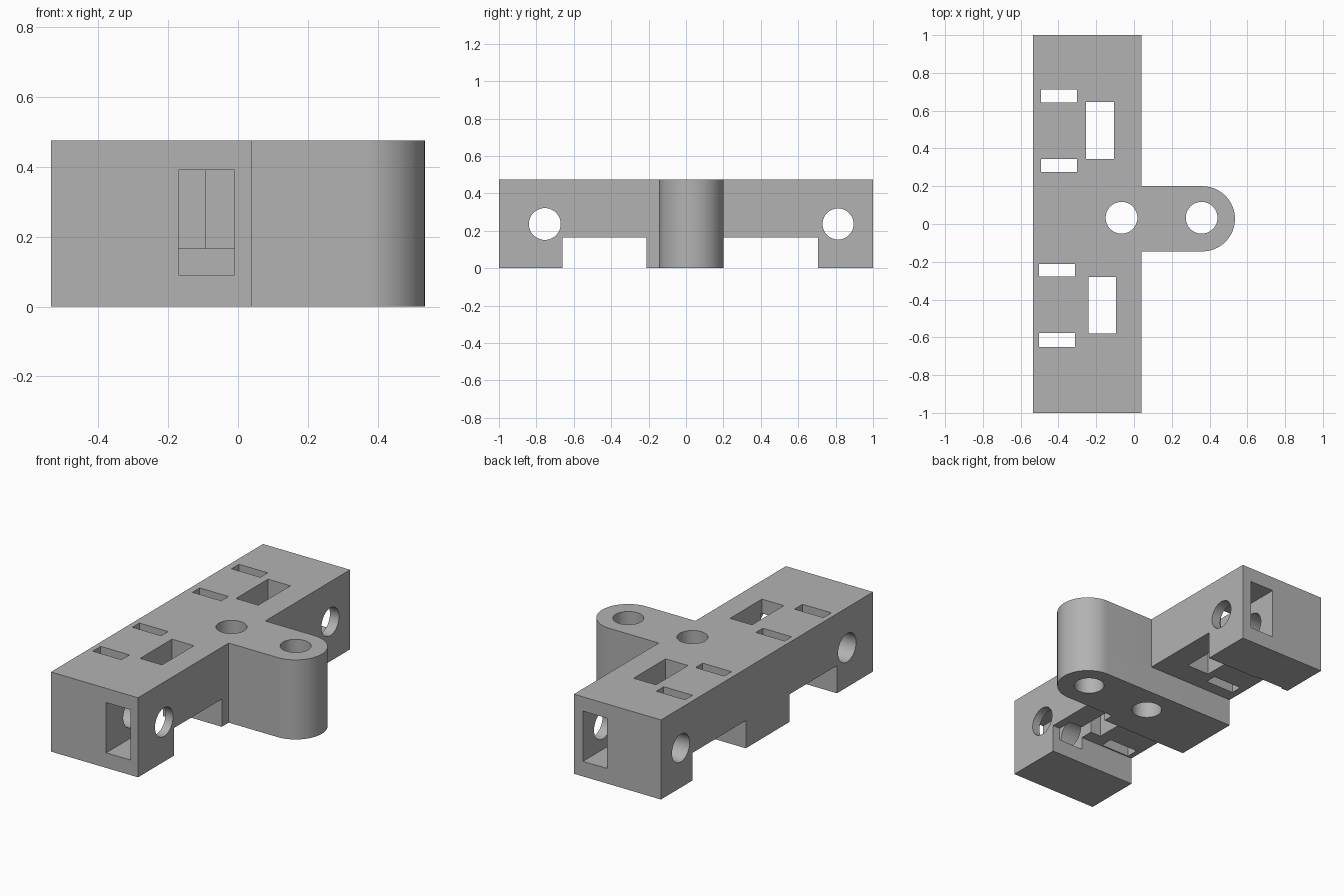
import bpy
import bmesh
import math
from mathutils import Matrix, Vector

default = bpy.data.objects.get("Cube")
if default:
    bpy.data.objects.remove(default, do_unlink=True)

HEIGHT = 0.475

grey = bpy.data.materials.new("plain grey")
grey.use_nodes = True
colour = (0.45, 0.45, 0.45, 1)
grey.diffuse_color = colour
grey.node_tree.nodes["Principled BSDF"].inputs["Base Color"].default_value = colour


def add_object(name, bm):
    bmesh.ops.recalc_face_normals(bm, faces=bm.faces)
    mesh = bpy.data.meshes.new(name)
    bm.to_mesh(mesh)
    bm.free()
    mesh.materials.append(grey)
    obj = bpy.data.objects.new(name, mesh)
    bpy.context.collection.objects.link(obj)
    return obj


def box(name, x, y, z):
    bm = bmesh.new()
    ends = [Vector(p) for p in zip(x, y, z)]
    size = ends[1] - ends[0]
    place = Matrix.Translation((ends[0] + ends[1]) / 2) @ Matrix.Diagonal((*size, 1))
    bmesh.ops.create_cube(bm, size=1, matrix=place)
    return add_object(name, bm)


def bore(name, centre, radius, axis="Z"):
    bm = bmesh.new()
    turn = Matrix.Rotation(math.pi / 2, 4, "Y") if axis == "X" else Matrix()
    bmesh.ops.create_cone(bm, cap_ends=True, segments=64, radius1=radius, radius2=radius,
                          depth=3, matrix=Matrix.Translation(centre) @ turn)
    return add_object(name, bm)


# Bracket: long bar with a round-ended arm, extruded from its plan outline
arm_low, arm_high = -0.145, 0.2
mid, rad = (arm_low + arm_high) / 2, (arm_high - arm_low) / 2
arc = [(0.362 + rad * math.cos(a), mid + rad * math.sin(a))
       for a in (math.pi * (i / 32 - 0.5) for i in range(33))]
outline = ([(-0.535, -1), (0.04, -1), (0.04, arm_low)] + arc
           + [(0.04, arm_high), (0.04, 1), (-0.535, 1)])
bm = bmesh.new()
base = bm.faces.new([bm.verts.new((x, y, 0)) for x, y in outline])
top = bmesh.ops.extrude_face_region(bm, geom=[base])["geom"]
bmesh.ops.translate(bm, verts=[v for v in top if isinstance(v, bmesh.types.BMVert)],
                    vec=(0, 0, HEIGHT))
bracket = add_object("bracket", bm)

through = (-0.1, 0.6)
cutters = [
    # Wide notches under the bar
    box("front_notch", (-1, 1), (-0.66, -0.21), (-0.1, 0.165)),
    box("back_notch", (-1, 1), (0.2, 0.705), (-0.1, 0.165)),
    # Channels running in from the two ends
    box("front_channel", (-0.17, -0.01), (-1.1, -0.57), (0.09, 0.39)),
    box("back_channel", (-0.18, -0.02), (0.635, 1.1), (0.09, 0.39)),
    # Windows in the top
    box("front_window", (-0.24, -0.095), (-0.58, -0.28), through),
    box("back_window", (-0.255, -0.107), (0.345, 0.647), through),
    # Upright and crosswise round holes
    bore("bar_hole", (-0.066, 0.033, 0), 0.084),
    bore("arm_hole", (0.358, 0.033, 0), 0.084),
    bore("front_cross_hole", (0, -0.755, 0.236), 0.085, "X"),
    bore("back_cross_hole", (0, 0.813, 0.236), 0.083, "X"),
]
# Narrow strap slots
for x, low, high in ((-0.503, -0.652, -0.577), (-0.503, -0.278, -0.212),
                     (-0.493, 0.275, 0.343), (-0.493, 0.643, 0.713)):
    cutters.append(box("strap_slot", (x, x + 0.19), (low, high), through))

# Cut every opening, then discard the cutters
for cutter in cutters:
    cutter.hide_render = True
    mod = bracket.modifiers.new(cutter.name, "BOOLEAN")
    mod.operation = "DIFFERENCE"
    mod.solver = "EXACT"
    mod.object = cutter
bpy.context.view_layer.update()
evaluated = bracket.evaluated_get(bpy.context.evaluated_depsgraph_get())
final = bpy.data.meshes.new_from_object(evaluated)
bracket.modifiers.clear()
bracket.data = final
final.materials.clear()
final.materials.append(grey)
for cutter in cutters:
    bpy.data.objects.remove(cutter, do_unlink=True)

bpy.ops.object.select_all(action="DESELECT")
bracket.select_set(True)
bpy.context.view_layer.objects.active = bracket
bpy.ops.object.shade_smooth_by_angle(angle=math.radians(30))
